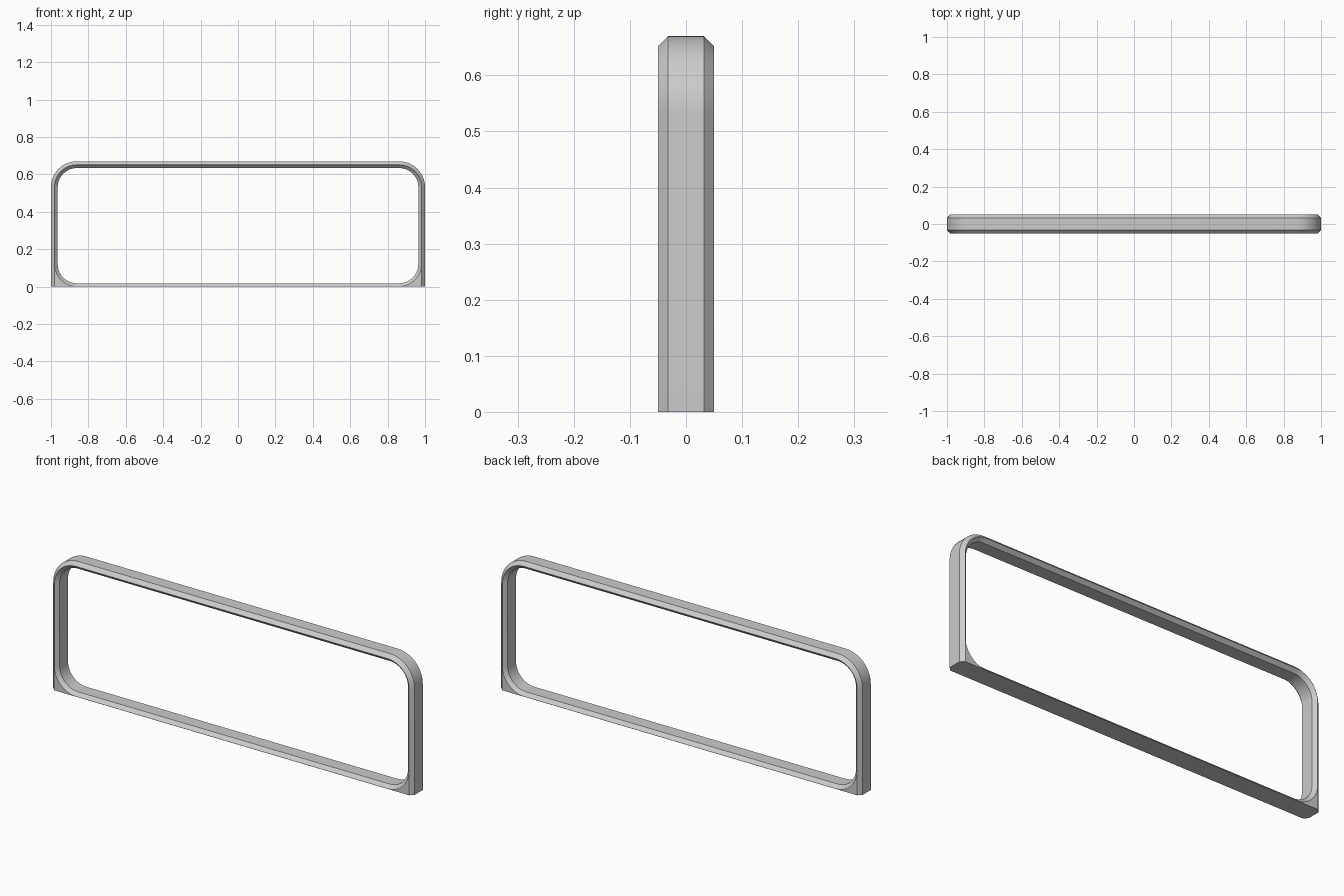
import bpy, bmesh, math

if "Cube" in bpy.data.objects:
    bpy.data.objects.remove(bpy.data.objects["Cube"])

SEG = 14

def loop(hx, z0, z1, r_top, r_bot):
    """Rounded rectangle in the XZ plane, same point count for any radius."""
    pts = []
    for sx, top, a0 in ((1, 1, 0), (-1, 1, 90), (-1, 0, 180), (1, 0, 270)):
        r = r_top if top else r_bot
        cx = sx * (hx - r)
        cz = z1 - r if top else z0 + r
        for i in range(SEG + 1):
            a = math.radians(a0 + 90 * i / SEG)
            pts.append((cx + r * math.cos(a), cz + r * math.sin(a)))
    return pts

outer = loop(1.0, 0, 0.67, 0.138, 0)
outer_face = loop(0.982, 0, 0.652, 0.12, 0)
inner_face = loop(0.981, 0.001, 0.651, 0.119, 0.119)
inner = loop(0.964, 0.018, 0.634, 0.102, 0.102)

# Cross-section rings, going around the frame profile
rings = [(outer, -0.032), (outer_face, -0.05), (inner_face, -0.05), (inner, -0.033),
         (inner, 0.033), (inner_face, 0.05), (outer_face, 0.05), (outer, 0.032)]

bm = bmesh.new()
vr = [[bm.verts.new((x, y, z)) for x, z in pts] for pts, y in rings]
n = len(outer)
for k in range(len(vr)):
    a, b = vr[k], vr[(k + 1) % len(vr)]
    for i in range(n):
        j = (i + 1) % n
        bm.faces.new((a[i], a[j], b[j], b[i]))

# Collapse the square bottom corners
bmesh.ops.remove_doubles(bm, verts=bm.verts, dist=1e-5)
bmesh.ops.recalc_face_normals(bm, faces=bm.faces)
me = bpy.data.meshes.new("window_frame")
bm.to_mesh(me)
bm.free()
frame = bpy.data.objects.new("window_frame", me)
bpy.context.collection.objects.link(frame)

# Smooth curved corners, sharp chamfer edges
bpy.context.view_layer.objects.active = frame
frame.select_set(True)
bpy.ops.object.shade_smooth_by_angle(angle=math.radians(25))
